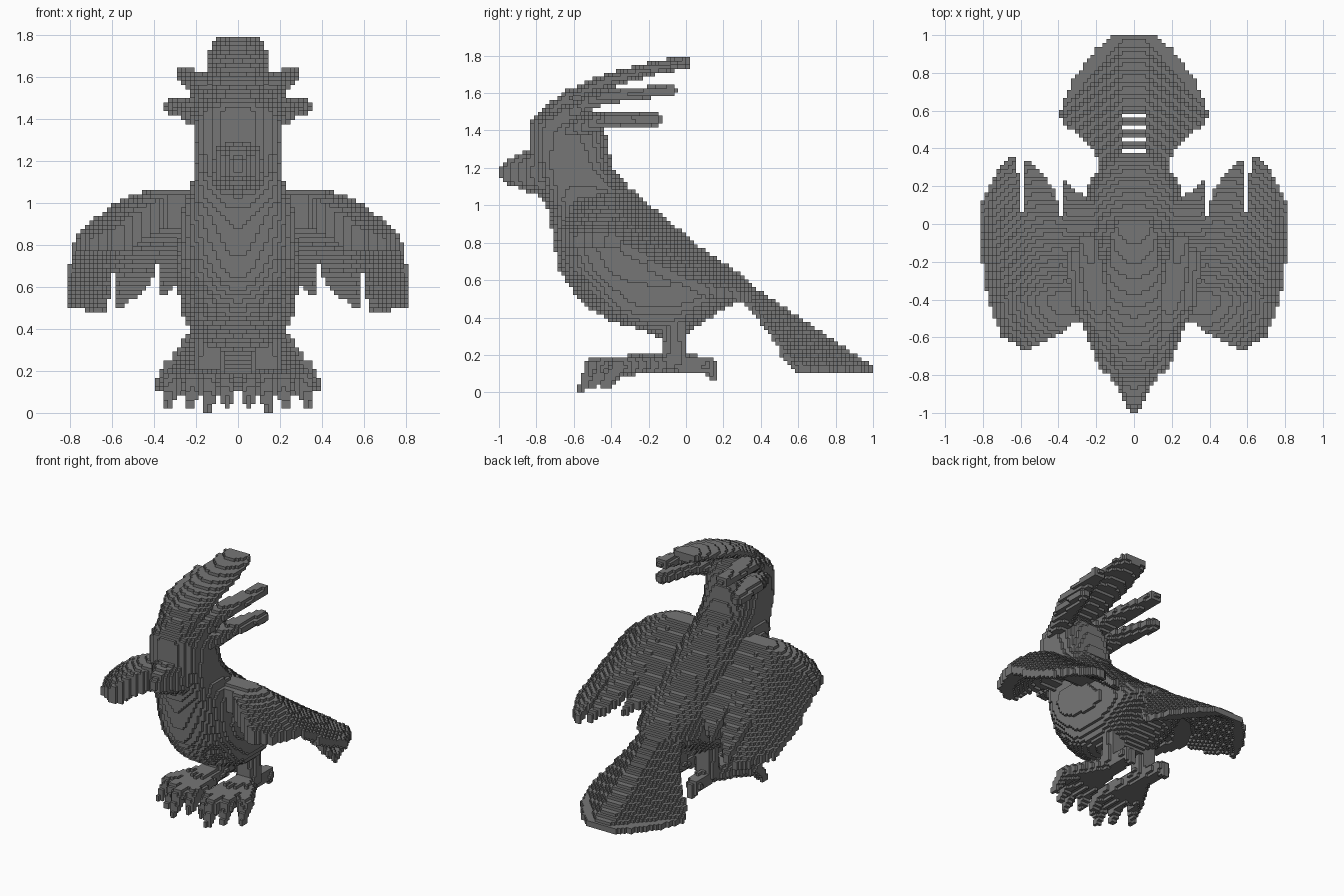
import bpy
from math import floor, ceil

old = bpy.data.objects.get("Cube")
if old:
    bpy.data.objects.remove(old)

CELL = 2 / 96          # edge of one cube
taken = set()          # cells already used by an earlier part
parts = {}             # part name -> its cells

grey = bpy.data.materials.new("stone grey")
grey.use_nodes = True
grey.diffuse_color = (0.18, 0.18, 0.18, 1)
grey.node_tree.nodes["Principled BSDF"].inputs["Base Color"].default_value = (0.18, 0.18, 0.18, 1)
grey.node_tree.nodes["Principled BSDF"].inputs["Roughness"].default_value = 0.9


def span(low, high):
    return range(floor(low / CELL), ceil(high / CELL) + 1)


def mid(i):
    return (i + 0.5) * CELL


def blend(rows, key):
    """Linear interpolation in rows sorted by their first value."""
    for a, b in zip(rows, rows[1:]):
        if a[0] <= key <= b[0]:
            t = (key - a[0]) / (b[0] - a[0])
            return [p + (q - p) * t for p, q in zip(a[1:], b[1:])]
    return None


def add(name, cells):
    """Keep free cells above ground and mirror them across x = 0."""
    half = {c for c in cells if c[0] >= 0 and c[2] >= 0}
    both = half | {(-1 - i, j, k) for i, j, k in half}
    parts.setdefault(name, set()).update(both - taken)
    taken.update(both)


def loft_z(rows):
    """Flat-sided sections stacked upward: z, front, back, half width."""
    cells = set()
    for k in span(rows[0][0], rows[-1][0]):
        row = blend(rows, mid(k))
        if row:
            front, back, width = row
            centre, depth = (front + back) / 2, (back - front) / 2
            for j in span(front, back):
                across, along = (2.3, 2.8) if mid(j) > centre else (1.7, 3.6)
                for i in span(0, width):
                    if abs(mid(i) / width) ** across + abs((mid(j) - centre) / depth) ** along <= 1:
                        cells.add((i, j, k))
    return cells


def loft_y(rows):
    """Sections along y: y, bottom, top, half width."""
    return {(i, k, j) for i, j, k in loft_z(rows)}


def stroke(points):
    """Ellipsoids swept along a path: x, y, z and three radii."""
    cells = set()
    for a, b in zip(points, points[1:]):
        steps = ceil(max(abs(b[n] - a[n]) for n in range(3)) / CELL * 2)
        for s in range(steps + 1):
            x, y, z, rx, ry, rz = [p + (q - p) * s / steps for p, q in zip(a, b)]
            for i in span(x - rx, x + rx):
                for j in span(y - ry, y + ry):
                    for k in span(z - rz, z + rz):
                        if ((mid(i) - x) / rx) ** 2 + ((mid(j) - y) / ry) ** 2 + ((mid(k) - z) / rz) ** 2 <= 1:
                            cells.add((i, j, k))
    return cells


def inside(x, y, outline):
    hit = False
    for (ax, ay), (bx, by) in zip(outline, outline[1:] + outline[:1]):
        if (ay > y) != (by > y) and x < ax + (y - ay) * (bx - ax) / (by - ay):
            hit = not hit
    return hit


def sheet(outline, top, thickness):
    """Curved plate over a plan outline; thickness depends on its height."""
    cells = set()
    for i in span(0, 0.85):
        for j in span(-0.7, 1):
            x, y = mid(i), mid(j)
            if inside(x, y, outline):
                high = top(x, y)
                low = high - thickness(high)
                cells.update((i, j, k) for k in span(low, high) if low <= mid(k) <= high)
    return cells


# Torso, neck and head
add("body", loft_z([
    (0.29, -0.13, 0.0, 0.1), (0.33, -0.22, 0.03, 0.16), (0.38, -0.4, 0.1, 0.22), (0.45, -0.52, 0.21, 0.26),
    (0.5, -0.57, 0.33, 0.27), (0.56, -0.62, 0.38, 0.28), (0.65, -0.68, 0.27, 0.29),
    (0.75, -0.7, 0.11, 0.29), (0.95, -0.73, -0.13, 0.27), (1.1, -0.79, -0.31, 0.22),
    (1.2, -0.83, -0.39, 0.21), (1.4, -0.84, -0.43, 0.2), (1.46, -0.83, -0.45, 0.19),
    (1.51, -0.74, -0.5, 0.14), (1.56, -0.68, -0.55, 0.08)]))

# Hooked beak
add("beak", loft_y([
    (-1.0, 1.14, 1.2, 0.025), (-0.95, 1.11, 1.25, 0.05),
    (-0.87, 1.08, 1.28, 0.09), (-0.78, 1.05, 1.32, 0.14)]))

# Crest: one broad middle feather and two narrower ones on each side
add("crest_middle_feather", stroke([
    (0, -0.77, 1.45, 0.12, 0.06, 0.04), (0, -0.61, 1.58, 0.14, 0.06, 0.04),
    (0, -0.4, 1.67, 0.15, 0.05, 0.04), (0, -0.2, 1.725, 0.14, 0.04, 0.035),
    (0, -0.01, 1.765, 0.11, 0.04, 0.035)]))
add("crest_upper_feathers", stroke([
    (0.09, -0.72, 1.45, 0.07, 0.05, 0.05), (0.19, -0.45, 1.58, 0.08, 0.05, 0.04),
    (0.25, -0.08, 1.615, 0.05, 0.03, 0.03)]))
add("crest_lower_feathers", stroke([
    (0.13, -0.68, 1.38, 0.07, 0.05, 0.06), (0.25, -0.42, 1.46, 0.08, 0.05, 0.04),
    (0.31, -0.16, 1.46, 0.05, 0.03, 0.035)]))


# Drooping wings, domed in front, with split feather tips behind
def wing_top(x, y):
    t = max(0, x - 0.35) / 0.45
    return 1.07 - 0.27 * t * t - (0.77 - 0.3 * t) * max(0, y + 0.38) - 1.5 * max(0, -0.38 - y) ** 2


wing_outline = [
    (0.2, -0.5), (0.33, -0.53), (0.4, -0.59), (0.57, -0.67), (0.7, -0.6), (0.77, -0.42),
    (0.82, -0.1), (0.81, 0.12), (0.72, 0.29), (0.64, 0.37), (0.6, 0.22), (0.6, 0.06),
    (0.58, 0.06), (0.58, 0.34), (0.52, 0.31), (0.42, 0.18), (0.39, 0.04), (0.37, 0.04),
    (0.37, 0.24), (0.3, 0.17), (0.2, 0.1)]
add("wings", sheet(wing_outline, wing_top, lambda high: max(0.06, min(0.16, high - 0.77))))

# Tail fan, folded down at both sides
tail_outline = [
    (-0.1, 0.28), (0.16, 0.28), (0.22, 0.4), (0.38, 0.54), (0.39, 0.6),
    (0.32, 0.77), (0.2, 0.93), (0.11, 1.0), (-0.1, 1.0)]
tail = sheet(tail_outline,
             lambda x, y: max(0.14, 0.57 - 0.66 * (y - 0.35) - 0.78 * max(0, x - 0.06)), lambda high: 0.045)
# Open slots between the middle quills
add("tail", {c for c in tail if not (c[0] < 3 and 0.38 < mid(c[1]) < 0.6 and c[1] % 3 == 0)})

# Legs, toes and claws
add("legs", stroke([(0.13, -0.06, 0.36, 0.07, 0.07, 0.05), (0.13, -0.06, 0.17, 0.08, 0.07, 0.05)]))
add("feet", stroke([(0.13, -0.1, 0.155, 0.08, 0.08, 0.05), (0.15, -0.22, 0.155, 0.09, 0.07, 0.05)]))
for tip_x, tip_y, tip_z in [(0.05, -0.5, 0.04), (0.14, -0.56, 0.02), (0.23, -0.5, 0.04), (0.34, -0.43, 0.04)]:
    knuckle = (0.13 + (tip_x - 0.13) * 0.85, tip_y + 0.07, 0.14, 0.05, 0.05, 0.05)
    add("toes", stroke([(0.13, -0.07, 0.155, 0.06, 0.06, 0.055), knuckle]))
    add("claws", stroke([knuckle, (tip_x, tip_y, tip_z, 0.022, 0.022, 0.025)]))
add("toes", stroke([(0.13, -0.05, 0.15, 0.06, 0.06, 0.055), (0.15, 0.11, 0.145, 0.05, 0.05, 0.05)]))
add("claws", stroke([(0.15, 0.12, 0.13, 0.04, 0.04, 0.04), (0.15, 0.15, 0.09, 0.025, 0.025, 0.03)]))

# Outer cube faces of every part become its mesh
CORNERS = [(0, 0), (1, 0), (1, 1), (0, 1)]
for name, cells in parts.items():
    index, faces = {}, []
    for cell in sorted(cells):
        for axis in range(3):
            for side in (0, 1):
                near = list(cell)
                near[axis] += 2 * side - 1
                if tuple(near) in taken:
                    continue
                loop = []
                for u, v in CORNERS if side else CORNERS[::-1]:
                    corner = list(cell)
                    corner[axis] += side
                    corner[(axis + 1) % 3] += u
                    corner[(axis + 2) % 3] += v
                    loop.append(index.setdefault(tuple(corner), len(index)))
                faces.append(loop)
    mesh = bpy.data.meshes.new(name)
    mesh.from_pydata([[c * CELL for c in corner] for corner in index], [], faces)
    mesh.materials.append(grey)
    bpy.context.collection.objects.link(bpy.data.objects.new(name, mesh))
